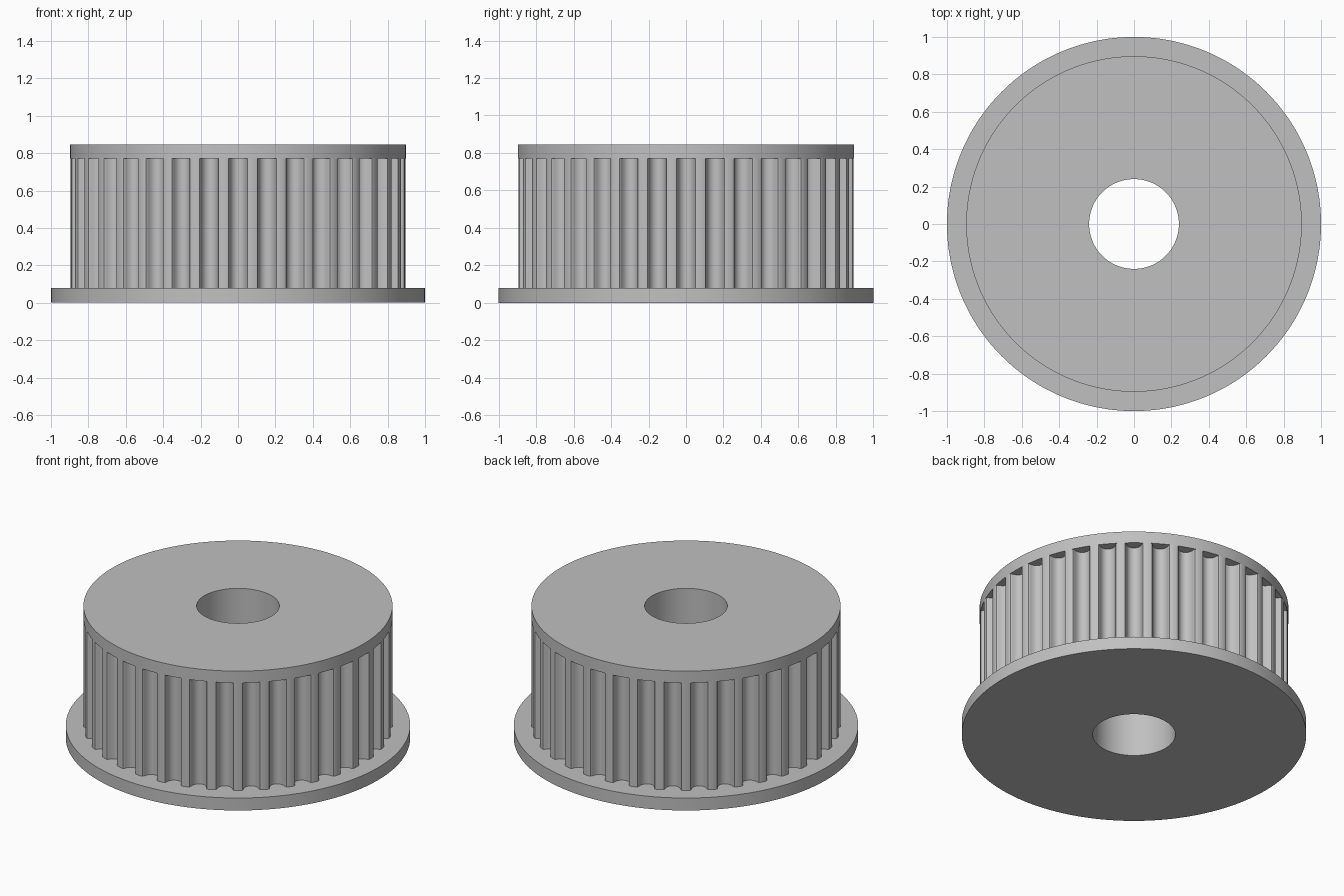
import bpy, bmesh
from math import cos, sin, pi

cube = bpy.data.objects.get("Cube")
if cube:
    bpy.data.objects.remove(cube, do_unlink=True)

TEETH = 36
BORE, DRUM, FLANGE = 0.24, 0.897, 1.0            # radii
Z_FLANGE, Z_RIM, Z_TOP = 0.08, 0.77, 0.845       # heights
PITCH = 2 * pi / TEETH

metal = bpy.data.materials.new("grey metal")
metal.use_nodes = True
colour = (0.53, 0.53, 0.53, 1)
metal.diffuse_color = colour
metal.node_tree.nodes["Principled BSDF"].inputs["Base Color"].default_value = colour

# Half of one rounded belt groove: (half width, depth), from the lip to the floor
half = [(0.0598, 0), (0.0518, 0.003), (0.0479, 0.0104), (0.0463, 0.0191),
        (0.0438, 0.0274), (0.0404, 0.0355), (0.0361, 0.0432),
        (0.0287, 0.051), (0.0199, 0.0566), (0.0102, 0.06)]
groove = [(-w, d) for w, d in half] + [(0, 0.0612)] + [(w, d) for w, d in reversed(half)]

# Angle and radius around the toothed outline, with one extra point on each land
outline = []
for t in range(TEETH):
    outline += [(t * PITCH + w / DRUM, DRUM - d) for w, d in groove]
    outline.append(((t + 0.5) * PITCH, DRUM))


def ring(z, radius=None):
    """Loop of points at height z: a circle, or the toothed outline if no radius."""
    return [((radius or r) * cos(a), (radius or r) * sin(a), z) for a, r in outline]


def skin(name, loops):
    """Bridge successive loops into one smooth, sharp-edged shell."""
    bm = bmesh.new()
    rows = [[bm.verts.new(p) for p in loop] for loop in loops]
    n = len(outline)
    for a, b in zip(rows, rows[1:]):
        for i in range(n):
            j = (i + 1) % n
            bm.faces.new((a[i], a[j], b[j], b[i]))
    bmesh.ops.remove_doubles(bm, verts=bm.verts[:], dist=1e-5)
    mesh = bpy.data.meshes.new(name)
    bm.to_mesh(mesh)
    bm.free()
    mesh.materials.append(metal)
    obj = bpy.data.objects.new(name, mesh)
    bpy.context.collection.objects.link(obj)
    bpy.ops.object.select_all(action='DESELECT')
    obj.select_set(True)
    bpy.context.view_layer.objects.active = obj
    bpy.ops.object.shade_smooth_by_angle(angle=pi / 6)
    return obj


# Wide bottom flange, up to the foot of the teeth
skin("bottom_flange", [ring(0, BORE), ring(0, FLANGE),
                       ring(Z_FLANGE, FLANGE), ring(Z_FLANGE)])
# Grooved drum
skin("toothed_drum", [ring(Z_FLANGE), ring(Z_RIM)])
# Plain rim closing the grooves, with the top face
skin("top_rim", [ring(Z_RIM), ring(Z_RIM, DRUM), ring(Z_TOP, DRUM), ring(Z_TOP, BORE)])
# Shaft hole through the middle
skin("shaft_bore", [ring(Z_TOP, BORE), ring(0, BORE)])
